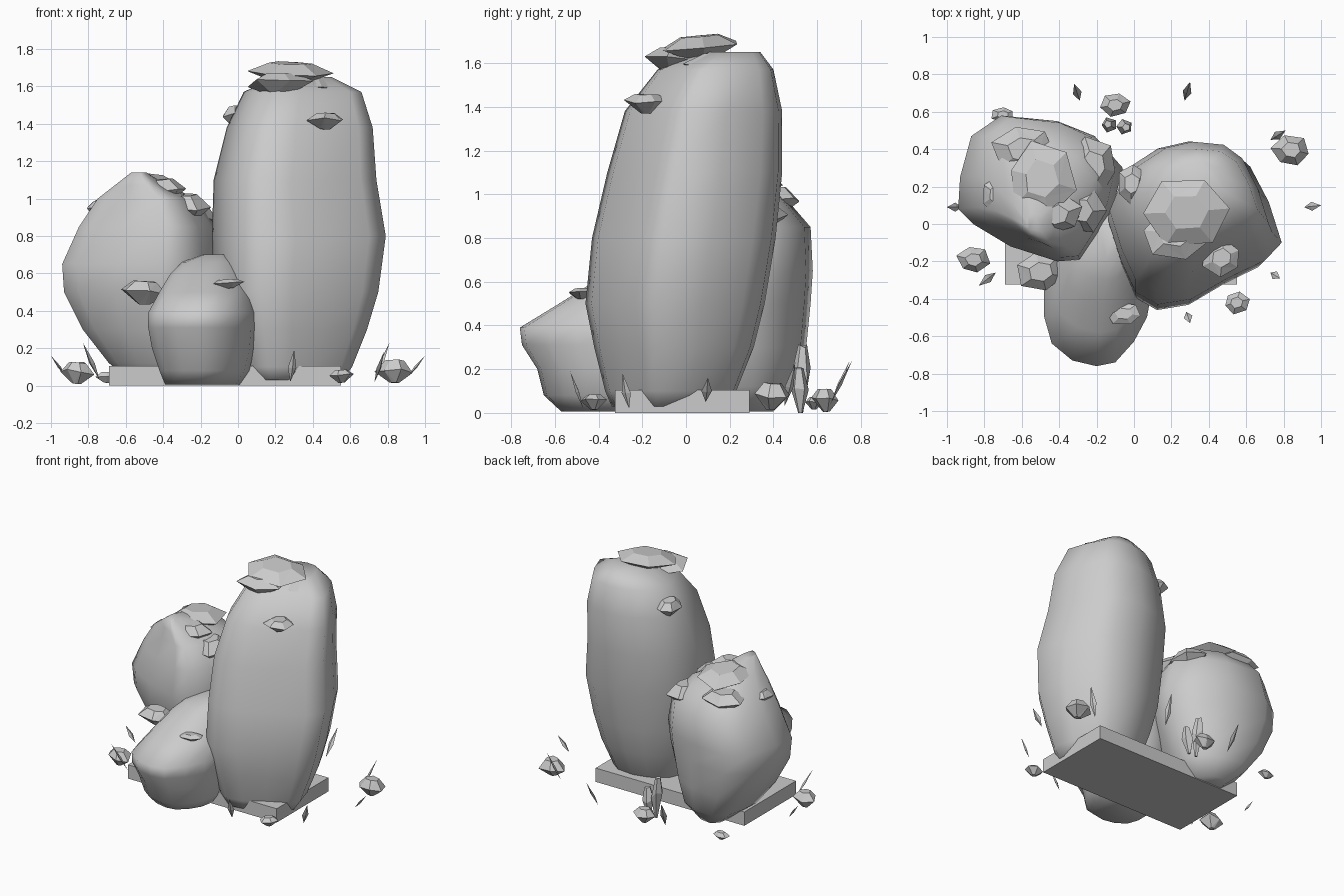
import bpy
import bmesh
import math
import random
from mathutils import Vector, Matrix

default_cube = bpy.data.objects.get("Cube")
if default_cube:
    bpy.data.objects.remove(default_cube, do_unlink=True)

stone = bpy.data.materials.new("stone_grey")
stone.use_nodes = True
stone.diffuse_color = (0.6, 0.6, 0.6, 1)
stone.node_tree.nodes["Principled BSDF"].inputs["Base Color"].default_value = stone.diffuse_color


def finish(name, bm, smooth_angle=None):
    """Turn a bmesh into a named stone object."""
    bmesh.ops.recalc_face_normals(bm, faces=bm.faces)
    mesh = bpy.data.meshes.new(name)
    bm.to_mesh(mesh)
    bm.free()
    mesh.materials.append(stone)
    obj = bpy.data.objects.new(name, mesh)
    bpy.context.collection.objects.link(obj)
    if smooth_angle:
        bpy.ops.object.select_all(action="DESELECT")
        obj.select_set(True)
        bpy.context.view_layer.objects.active = obj
        bpy.ops.object.shade_smooth_by_angle(angle=math.radians(smooth_angle))


def loft(bm, rings):
    """Skin a stack of equally long point rings and cap both ends."""
    loops = [[bm.verts.new(point) for point in ring] for ring in rings]
    count = len(loops[0])
    for lower, upper in zip(loops, loops[1:]):
        for i in range(count):
            j = (i + 1) % count
            bm.faces.new((lower[i], lower[j], upper[j], upper[i]))
    bm.faces.new(loops[0][::-1])
    bm.faces.new(loops[-1])


def boulder(name, outline, levels):
    """Fit one plan outline into the box (x0, x1, y0, y1) of every level."""
    xs = [p[0] for p in outline]
    ys = [p[1] for p in outline]
    left, width = min(xs), max(xs) - min(xs)
    front, depth = min(ys), max(ys) - min(ys)
    rings = []
    for z, x0, x1, y0, y1 in levels:
        rings.append([(x0 + (x1 - x0) * (x - left) / width,
                       y0 + (y1 - y0) * (y - front) / depth, z)
                      for x, y in outline])
    bm = bmesh.new()
    loft(bm, rings)
    finish(name, bm, smooth_angle=70)


def rock(name, center, size, seed, sides=6, tilt=0.12):
    """Faceted stone: narrow underside, wide irregular rim, small flat top."""
    rng = random.Random(seed)
    start = rng.uniform(0, math.tau)
    spread = [rng.uniform(0.95, 1.2) for _ in range(sides)]
    lift = [rng.uniform(-0.25, 0.25) for _ in range(sides)]
    rings = []
    for scale, height, wobble in ((0.25, -1, 0), (1, 0.1, 1), (0.5, 0.9, 0.3)):
        ring = []
        for i in range(sides):
            angle = start + math.tau * i / sides
            radius = scale * spread[i]
            ring.append(Vector((radius * math.cos(angle) * size[0],
                                radius * math.sin(angle) * size[1],
                                (height + wobble * lift[i]) * size[2])))
        rings.append(ring)
    bm = bmesh.new()
    loft(bm, rings)
    bmesh.ops.triangulate(bm, faces=[f for f in bm.faces if len(f.verts) == 4])
    turn = (Matrix.Rotation(rng.uniform(-tilt, tilt), 4, "X")
            @ Matrix.Rotation(rng.uniform(-tilt, tilt), 4, "Y"))
    bm.transform(Matrix.Translation(center) @ turn)
    finish(name, bm)


def shard(name, base, tip, width=0.024, thickness=0.008):
    """Slim double pyramid running from base to tip."""
    base, tip = Vector(base), Vector(tip)
    axis = (tip - base).normalized()
    across = axis.cross(Vector((axis.x, axis.y, 0))).normalized()
    flat = axis.cross(across).normalized()
    middle = base.lerp(tip, 0.45)
    bm = bmesh.new()
    ends = [bm.verts.new(base), bm.verts.new(tip)]
    belt = [bm.verts.new(middle + offset) for offset in
            (across * width, flat * thickness, -across * width, -flat * thickness)]
    for i in range(len(belt)):
        for end in ends:
            bm.faces.new((belt[i - 1], belt[i], end))
    finish(name, bm)


# Base plate
bm = bmesh.new()
bmesh.ops.create_cube(bm, size=1)
bm.transform(Matrix.Translation((-0.07, -0.017, 0.052)) @ Matrix.Diagonal((1.24, 0.615, 0.104, 1)))
finish("base_plate", bm)

# Three main boulders
boulder("tall_boulder",
        [(-.15, .03), (-.08, -.2), (0, -.38), (.12, -.45), (.3, -.42), (.5, -.3), (.7, -.2),
         (.79, -.1), (.72, .13), (.62, .33), (.5, .42), (.3, .44), (.13, .4), (-.05, .28)],
        [(.03, .02, .56, -.34, .18), (.1, -.02, .61, -.37, .23), (.3, -.08, .69, -.42, .31),
         (.5, -.13, .75, -.46, .36), (.8, -.14, .79, -.43, .41), (1.1, -.13, .74, -.36, .44),
         (1.38, -.06, .72, -.28, .44), (1.57, .03, .66, -.13, .4), (1.65, .2, .5, .05, .34)])
boulder("medium_boulder",
        [(-.93, .08), (-.85, 0), (-.65, -.12), (-.4, -.2), (-.28, -.19), (-.18, -.05), (-.1, .1),
         (-.05, .3), (-.2, .47), (-.4, .55), (-.7, .58), (-.86, .47), (-.92, .25)],
        [(.006, -.55, -.3, .05, .4), (.12, -.69, -.2, -.05, .5), (.3, -.83, -.14, -.12, .55),
         (.5, -.93, -.08, -.18, .57), (.65, -.94, -.06, -.2, .58), (.85, -.85, -.1, -.18, .57),
         (1, -.75, -.22, -.13, .44), (1.07, -.66, -.38, -.1, .28), (1.14, -.57, -.49, -.06, .06)])
boulder("small_boulder",
        [(-.48, -.3), (-.48, -.5), (-.44, -.64), (-.33, -.73), (-.2, -.76), (-.1, -.74), (0, -.63),
         (.07, -.5), (.1, -.33), (.08, -.1), (-.02, 0), (-.15, .05), (-.35, -.02), (-.45, -.15)],
        [(.006, -.39, .01, -.57, -.1), (.08, -.42, .06, -.65, -.05), (.2, -.46, .09, -.68, 0),
         (.31, -.48, .1, -.75, .05), (.39, -.48, .1, -.76, .06), (.5, -.42, .08, -.58, .06),
         (.6, -.36, .04, -.42, .06), (.66, -.3, .01, -.3, .05), (.7, -.19, -.03, -.2, .02)])

# Flat stones lying on the boulders
ledge_stones = [
    ("tall_cap_top", (.28, .07, 1.67), (.22, .18, .06)),
    ("tall_cap_front", (.22, -.06, 1.61), (.17, .13, .06)),
    ("tall_cap_back", (.4, .18, 1.59), (.18, .18, .06)),
    ("tall_front_ledge", (.47, -.18, 1.415), (.105, .095, .045)),
    ("tall_side_ledge", (-.01, .21, 1.44), (.08, .11, .06)),
    ("medium_cap_top", (-.5, .24, 1.06), (.17, .18, .07)),
    ("medium_cap_back", (-.59, .4, .97), (.16, .13, .07)),
    ("medium_cap_front", (-.28, .08, .95), (.13, .13, .08)),
    ("medium_cap_peak", (-.41, .05, 1.04), (.12, .1, .07)),
    ("medium_cap_inner", (-.22, .31, .89), (.13, .14, .08)),
    ("medium_outer_ledge", (-.74, .15, .94), (.07, .09, .05)),
    ("small_outer_ledge", (-.5, -.25, .5), (.12, .1, .065)),
    ("small_top_ledge", (-.05, -.48, .545), (.09, .06, .025)),
]
for seed, (name, center, size) in enumerate(ledge_stones):
    rock(name, center, size, seed)

# Loose pebbles on the ground
pebbles = [
    ("pebble_front_right", (-.86, -.19, .07), (.08, .07, .06)),
    ("pebble_front_left", (.55, -.42, .05), (.065, .055, .035)),
    ("pebble_back_left", (.84, .39, .08), (.095, .08, .065)),
    ("pebble_back", (-.1, .64, .06), (.075, .06, .055)),
    ("pebble_back_right", (-.7, .585, .045), (.06, .04, .03)),
]
for seed, (name, center, size) in enumerate(pebbles):
    rock(name, center, size, seed + 40)

# Upright crystals behind the boulders
rock("crystal_tall", (-.13, .53, .16), (.04, .038, .16), 60, sides=5)
rock("crystal_short", (-.05, .52, .11), (.042, .038, .11), 61, sides=5)

# Thin slivers scattered around, each leaning outward
slivers = [
    ((-.29, .66, .04), (-.32, .75, .24)), ((.27, .66, .04), (.3, .76, .24)),
    ((.73, .45, .03), (.81, .5, .23)), ((.91, .09, .05), (1, .1, .16)),
    ((.73, -.26, .02), (.78, -.29, .18)), ((.28, -.47, .02), (.3, -.53, .19)),
    ((-.74, -.26, .03), (-.83, -.33, .23)), ((-.92, .09, .05), (-1, .09, .16)),
]
for number, (base, tip) in enumerate(slivers):
    shard(f"sliver_{number}", base, tip)
